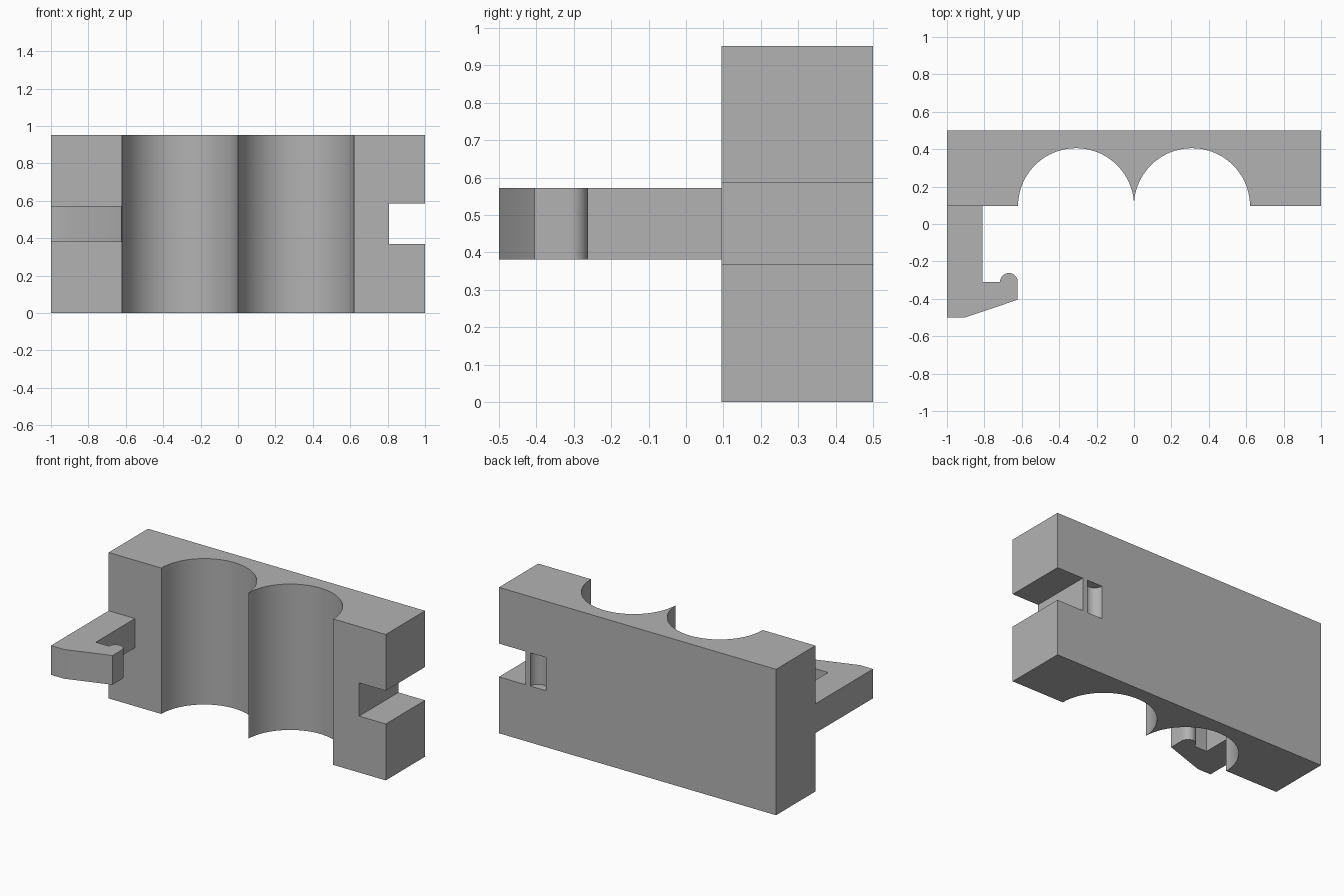
import bpy
import bmesh
from math import cos, sin, pi, acos

cube = bpy.data.objects.get("Cube")
if cube:
    bpy.data.objects.remove(cube, do_unlink=True)

# Single grey plastic
GREY = (0.45, 0.45, 0.45, 1.0)
mat = bpy.data.materials.new("grey plastic")
mat.use_nodes = True
mat.diffuse_color = GREY
mat.node_tree.nodes["Principled BSDF"].inputs["Base Color"].default_value = GREY


def arc(cx, cy, r, start, end, steps):
    """Points along an arc, angles in radians."""
    angles = [start + (end - start) * i / steps for i in range(steps + 1)]
    return [(cx + r * cos(a), cy + r * sin(a)) for a in angles]


def extrude_profile(name, points, z0, z1):
    """Prism from an outline in the xy plane."""
    bm = bmesh.new()
    face = bm.faces.new([bm.verts.new((x, y, z0)) for x, y in points])
    top = bmesh.ops.extrude_face_region(bm, geom=[face])["geom"]
    verts = [g for g in top if isinstance(g, bmesh.types.BMVert)]
    bmesh.ops.translate(bm, verts=verts, vec=(0, 0, z1 - z0))
    bmesh.ops.recalc_face_normals(bm, faces=bm.faces)
    mesh = bpy.data.meshes.new(name)
    bm.to_mesh(mesh)
    bm.free()
    mesh.materials.append(mat)
    obj = bpy.data.objects.new(name, mesh)
    bpy.context.collection.objects.link(obj)
    return obj


def activate(obj):
    bpy.ops.object.select_all(action="DESELECT")
    obj.select_set(True)
    bpy.context.view_layer.objects.active = obj


def cut(obj, cutter):
    activate(obj)
    mod = obj.modifiers.new("cut", "BOOLEAN")
    mod.operation = "DIFFERENCE"
    mod.solver = "EXACT"
    mod.object = cutter
    bpy.ops.object.modifier_apply(modifier=mod.name)
    bpy.data.objects.remove(cutter, do_unlink=True)


FRONT, BACK, HEIGHT = 0.095, 0.5, 0.952
SLOT = (0.368, 0.585)

# Block with two half-round channels meeting at a thin ridge
cx, r = 0.31, 0.3103
ridge = acos(cx / r)
left_channel = arc(-cx, FRONT, r, pi, ridge, 48)
right_channel = [(-x, y) for x, y in reversed(left_channel)][1:]
outline = [(-1, BACK), (-1, FRONT)] + left_channel + right_channel + [(1, FRONT), (1, BACK)]
block = extrude_profile("holder_block", outline, 0, HEIGHT)

# Notch in the left end that takes a neighbouring arm
notch = [(0.808, 0), (1.1, 0), (1.1, 0.6), (0.808, 0.6)]
cut(block, extrude_profile("notch_cutter", notch, *SLOT))

# Round catch groove in the back face
groove = arc(0.718, BACK, 0.056, 0, 2 * pi, 32)[:-1]
cut(block, extrude_profile("groove_cutter", groove, *SLOT))

# Clip arm with a hooked end and rounded catch
catch = arc(-0.669, -0.309, 0.047, pi, 0, 20)
arm_outline = [(-1, FRONT), (-1, -0.5), (-0.905, -0.5), (-0.622, -0.405)]
arm_outline += list(reversed(catch)) + [(-0.81, -0.309), (-0.81, FRONT)]
arm = extrude_profile("clip_arm", arm_outline, 0.381, 0.572)

for part in (block, arm):
    activate(part)
    bpy.ops.object.shade_smooth_by_angle(angle=pi / 6)
